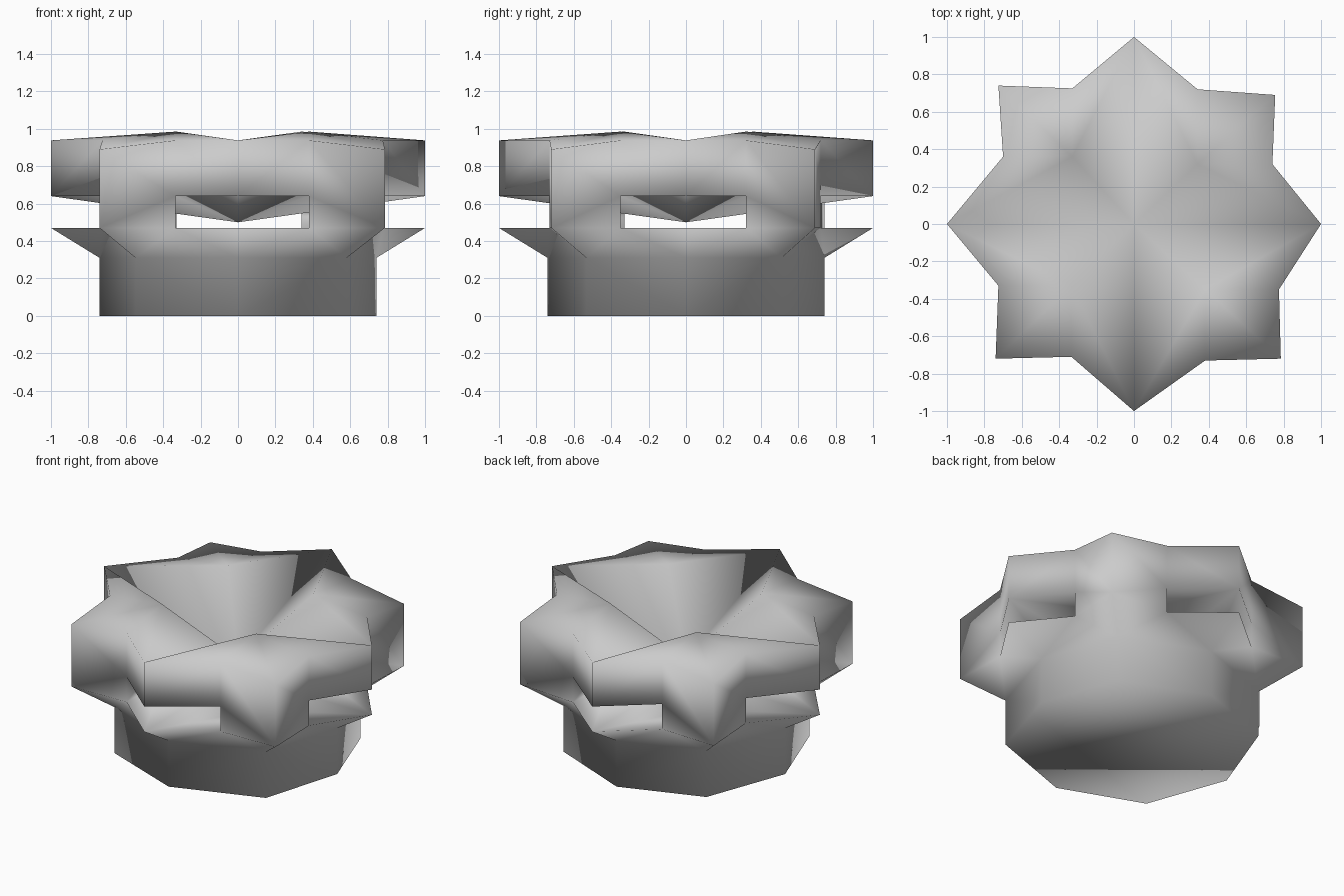
import bpy, bmesh

if "Cube" in bpy.data.objects:
    bpy.data.objects.remove(bpy.data.objects["Cube"])

# One watertight star-shaped bowl on four posts over an eight-sided base.
bm = bmesh.new()
cache = {}


def v(p, z):
    key = (round(p[0], 4), round(p[1], 4), z)
    if key not in cache:
        cache[key] = bm.verts.new(key)
    return cache[key]


def face(*pts):
    bm.faces.new([v(p, z) for p, z in pts])


def base(p):
    return (p[0] * 0.74, p[1] * 0.74)


# Heights: base wall top, ledge, bowl underside, rim tips, post corners, peaks
WALL, LEDGE, UNDER, RIM, CORNER, PEAK = 0.31, 0.47, 0.64, 0.938, 0.89, 0.985
BOWL_LOW, BOWL_TOP = 0.50, 0.58
centre = (0, 0)

tips = [(0, -1), (1, 0), (0, 1), (-1, 0)]
# Each quadrant: notch, outer corner, notch, inner post corner
quadrants = [
    ((0.38, -0.73), (0.785, -0.72), (0.775, -0.35), (0.38, -0.35)),
    ((0.74, 0.32), (0.755, 0.69), (0.34, 0.72), (0.34, 0.32)),
    ((-0.33, 0.725), (-0.725, 0.74), (-0.70, 0.36), (-0.33, 0.36)),
    ((-0.725, -0.33), (-0.74, -0.72), (-0.335, -0.71), (-0.335, -0.33)),
]

for i, (n1, c, n2, p) in enumerate(quadrants):
    for t, n in ((tips[i], n1), (tips[(i + 1) % 4], n2)):
        bt, bc = base(t), base(c)
        # Base wall and the flare up to the star ledge
        face((bt, 0), (bc, 0), (bc, WALL), (bt, WALL))
        face((bt, WALL), (n, LEDGE), (t, LEDGE))
        face((bt, WALL), (bc, WALL), (n, LEDGE))
        face((bc, WALL), (c, LEDGE), (n, LEDGE))
        # Ledge floor
        face((centre, LEDGE), (t, LEDGE), (p, LEDGE))
        face((t, LEDGE), (n, LEDGE), (p, LEDGE))
        # Post inner wall and outer wall
        face((n, LEDGE), (p, LEDGE), (p, UNDER), (n, UNDER))
        face((n, LEDGE), (c, LEDGE), (c, CORNER), (n, RIM), (n, UNDER))
        # Bowl side, underside and inside
        face((t, UNDER), (n, UNDER), (n, RIM), (t, RIM))
        face((t, UNDER), (p, UNDER), (n, UNDER))
        face((centre, BOWL_LOW), (p, UNDER), (t, UNDER))
        face((t, RIM), (n, RIM), (p, PEAK))
        face((centre, BOWL_TOP), (t, RIM), (p, PEAK))
        # Top of the post corner
        face((n, RIM), (c, CORNER), (p, PEAK))

# Base cap
face(*[(base(q), 0) for i in range(4) for q in (tips[i], quadrants[i][1])])

bmesh.ops.recalc_face_normals(bm, faces=bm.faces)
for f in bm.faces:
    f.smooth = True
mesh = bpy.data.meshes.new("star_bowl")
bm.to_mesh(mesh)
bm.free()
obj = bpy.data.objects.new("star_bowl", mesh)
bpy.context.collection.objects.link(obj)
